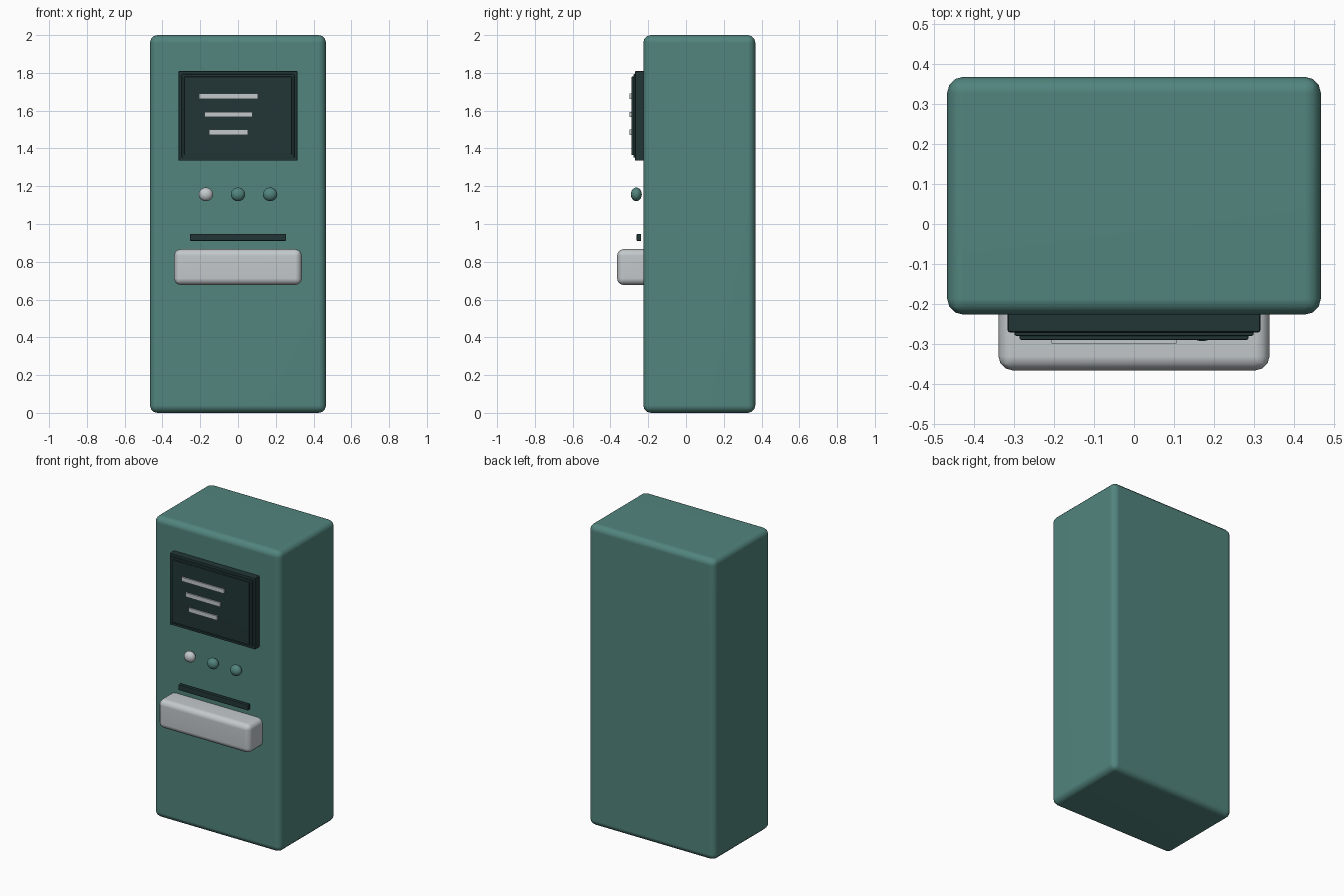
import bpy, bmesh, math
from mathutils import Matrix

if "Cube" in bpy.data.objects:
    bpy.data.objects.remove(bpy.data.objects["Cube"])


def material(name, rgb):
    m = bpy.data.materials.new(name)
    m.diffuse_color = (*rgb, 1.0)
    m.use_nodes = True
    m.node_tree.nodes["Principled BSDF"].inputs["Base Color"].default_value = m.diffuse_color
    return m


TEAL = material("teal", (0.084, 0.232, 0.207))
DARK = material("dark_teal", (0.016, 0.037, 0.037))
LIGHT = material("light_grey", (0.545, 0.58, 0.597))


def finish(bm, name, mat):
    mesh = bpy.data.meshes.new(name)
    bm.to_mesh(mesh)
    bm.free()
    mesh.materials.append(mat)
    mesh.shade_smooth()
    mesh.set_sharp_from_angle(angle=math.radians(40))
    ob = bpy.data.objects.new(name, mesh)
    bpy.context.collection.objects.link(ob)
    return ob


def box(name, mat, x, y, z, bevel=0.0, segments=3):
    """Rounded box from (min, max) ranges on each axis."""
    ranges = (x, y, z)
    size = [b - a for a, b in ranges]
    centre = [(a + b) / 2 for a, b in ranges]
    bm = bmesh.new()
    bmesh.ops.create_cube(bm, size=1, matrix=Matrix.Translation(centre) @ Matrix.Diagonal((*size, 1)))
    if bevel:
        bmesh.ops.bevel(bm, geom=bm.edges[:], offset=bevel, segments=segments,
                        profile=0.5, affect='EDGES', clamp_overlap=True)
    ob = finish(bm, name, mat)
    if bevel:
        # keep the large faces flat and let the rounded edges blend
        ob.modifiers.new("flat_faces", 'WEIGHTED_NORMAL').keep_sharp = True
    return ob


# cabinet
box("cabinet", TEAL, (-0.466, 0.466), (-0.226, 0.367), (0, 2), 0.04)

# stepped display
box("display_frame", DARK, (-0.315, 0.315), (-0.27, -0.20), (1.335, 1.81), 0.005, 2)
box("display_step", DARK, (-0.298, 0.298), (-0.279, -0.22), (1.352, 1.793), 0.004, 2)
box("display_screen", DARK, (-0.285, 0.285), (-0.289, -0.22), (1.365, 1.78), 0.004, 2)

# text bars on the display
for i, (half, z) in enumerate(((0.156, 1.676), (0.127, 1.58), (0.104, 1.485))):
    box(f"display_bar_{i + 1}", LIGHT, (-0.05 - half, -0.05 + half),
        (-0.298, -0.289), (z - 0.014, z + 0.014))

# round buttons
for i, mat in enumerate((LIGHT, TEAL, TEAL)):
    bm = bmesh.new()
    place = (Matrix.Translation(((i - 1) * 0.17, -0.263, 1.157))
             @ Matrix.Diagonal((0.038, 0.029, 0.036, 1))
             @ Matrix.Rotation(math.pi / 2, 4, 'X'))
    bmesh.ops.create_uvsphere(bm, u_segments=24, v_segments=12, radius=1, matrix=place)
    finish(bm, f"button_{i + 1}", mat)

# card slot and tray
box("card_slot", DARK, (-0.255, 0.255), (-0.261, -0.237), (0.911, 0.948), 0.003, 2)
box("tray", LIGHT, (-0.338, 0.338), (-0.365, -0.17), (0.677, 0.867), 0.035)
